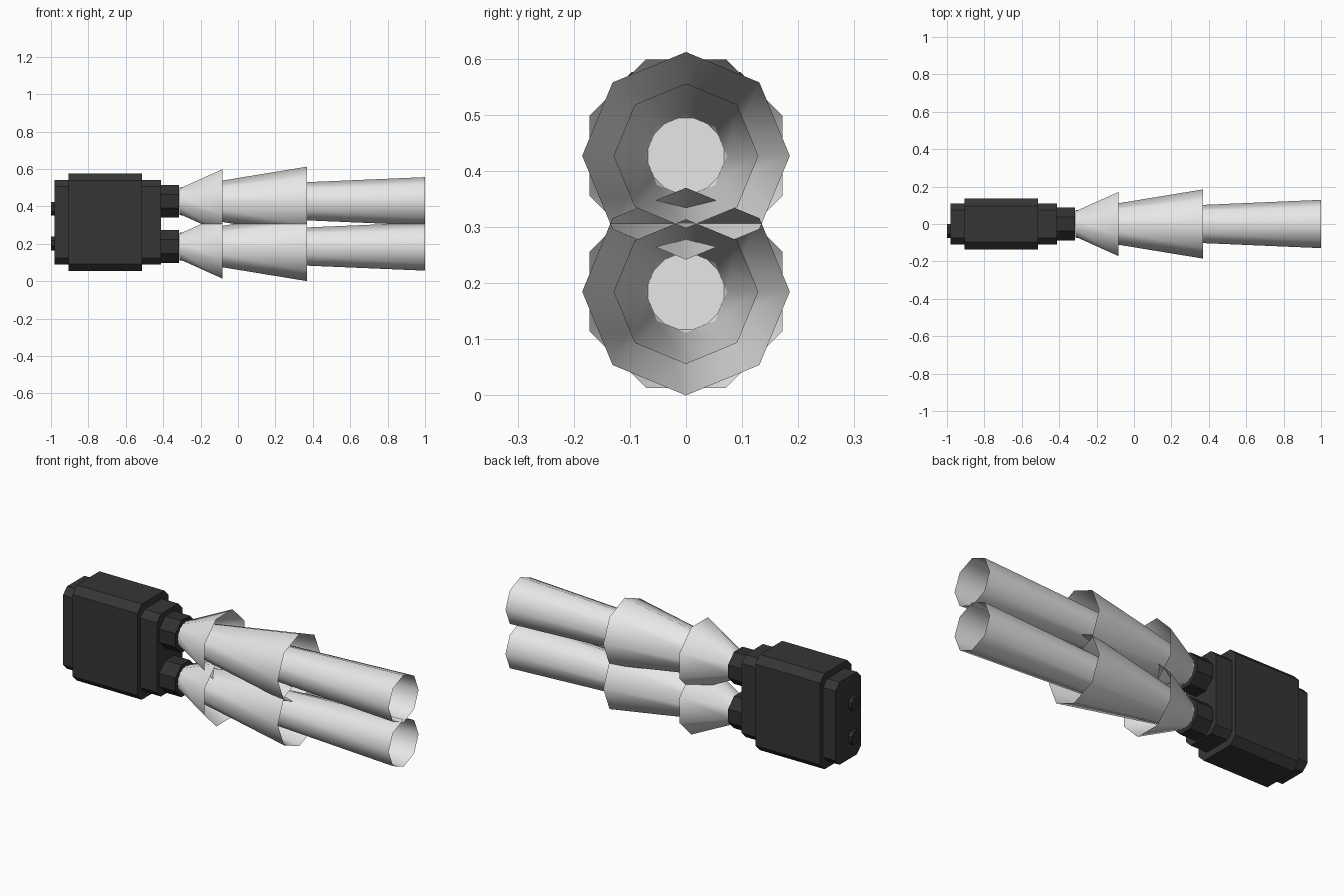
import bpy, bmesh, math

if "Cube" in bpy.data.objects:
    bpy.data.objects.remove(bpy.data.objects["Cube"])


def material(name, v):
    m = bpy.data.materials.new(name)
    m.diffuse_color = (v, v, v, 1)
    m.use_nodes = True
    m.node_tree.nodes["Principled BSDF"].inputs["Base Color"].default_value = m.diffuse_color
    return m


casing = material("dark grey casing", 0.036)
nozzle_mat = material("dark nozzle", 0.03)
plume_mat = material("pale exhaust", 0.8)


def loft(name, sections, mat, caps, smooth=False):
    """Join rings along x; each section is (x, [(y, z), ...])."""
    bm = bmesh.new()
    rings = [[bm.verts.new((x, y, z)) for y, z in pts] for x, pts in sections]
    n = len(rings[0])
    for a, b in zip(rings, rings[1:]):
        for i in range(n):
            j = (i + 1) % n
            bm.faces.new((a[i], a[j], b[j], b[i]))
    if "start" in caps:
        bm.faces.new(rings[0][::-1])
    if "end" in caps:
        bm.faces.new(rings[-1])
    me = bpy.data.meshes.new(name)
    bm.to_mesh(me)
    bm.free()
    me.materials.append(mat)
    ob = bpy.data.objects.new(name, me)
    bpy.context.collection.objects.link(ob)
    if smooth:
        bpy.ops.object.select_all(action='DESELECT')
        ob.select_set(True)
        bpy.context.view_layer.objects.active = ob
        bpy.ops.object.shade_smooth_by_angle(angle=math.radians(60))
    return ob


def octagon(y, z, r, turn=0.0):
    return [(y + r * math.cos(turn + i * math.pi / 4),
             z + r * math.sin(turn + i * math.pi / 4)) for i in range(8)]


def chamfered(w, z0, z1, c):
    return [(w, z0 + c), (w, z1 - c), (w - c, z1), (c - w, z1),
            (-w, z1 - c), (-w, z0 + c), (c - w, z0), (w - c, z0)]


HALF = math.pi / 8
BOTH = ("start", "end")

# Casing: long core with a wider sleeve around it
for name, x0, x1, prof in (
        ("casing_core", -0.98, -0.413, chamfered(0.11, 0.09, 0.54, 0.035)),
        ("casing_sleeve", -0.905, -0.513, chamfered(0.135, 0.054, 0.576, 0.038))):
    loft(name, [(x0, prof), (x1, prof)], casing, BOTH)

# Rear studs, offset to one side
for name, z in (("stud_lower", 0.202), ("stud_upper", 0.387)):
    ring = octagon(-0.038, z, 0.04, HALF)
    loft(name, [(-1.0, ring), (-0.97, ring)], nozzle_mat, BOTH)

# Nozzles, each with three nested open exhaust cones
for side, z in (("lower", 0.185), ("upper", 0.427)):
    ring = octagon(0, z, 0.095, HALF)
    loft("nozzle_" + side, [(-0.43, ring), (-0.316, ring)], nozzle_mat, BOTH)
    for part, x1, r1, turn in (("short", -0.082, 0.186, HALF),
                               ("middle", 0.37, 0.185, 0),
                               ("long", 1.0, 0.129, 0)):
        loft(f"exhaust_{part}_{side}",
             [(-0.314, octagon(0, z, 0.073, turn)), (x1, octagon(0, z, r1, turn))],
             plume_mat, ("start",) if part == "long" else (), smooth=True)
